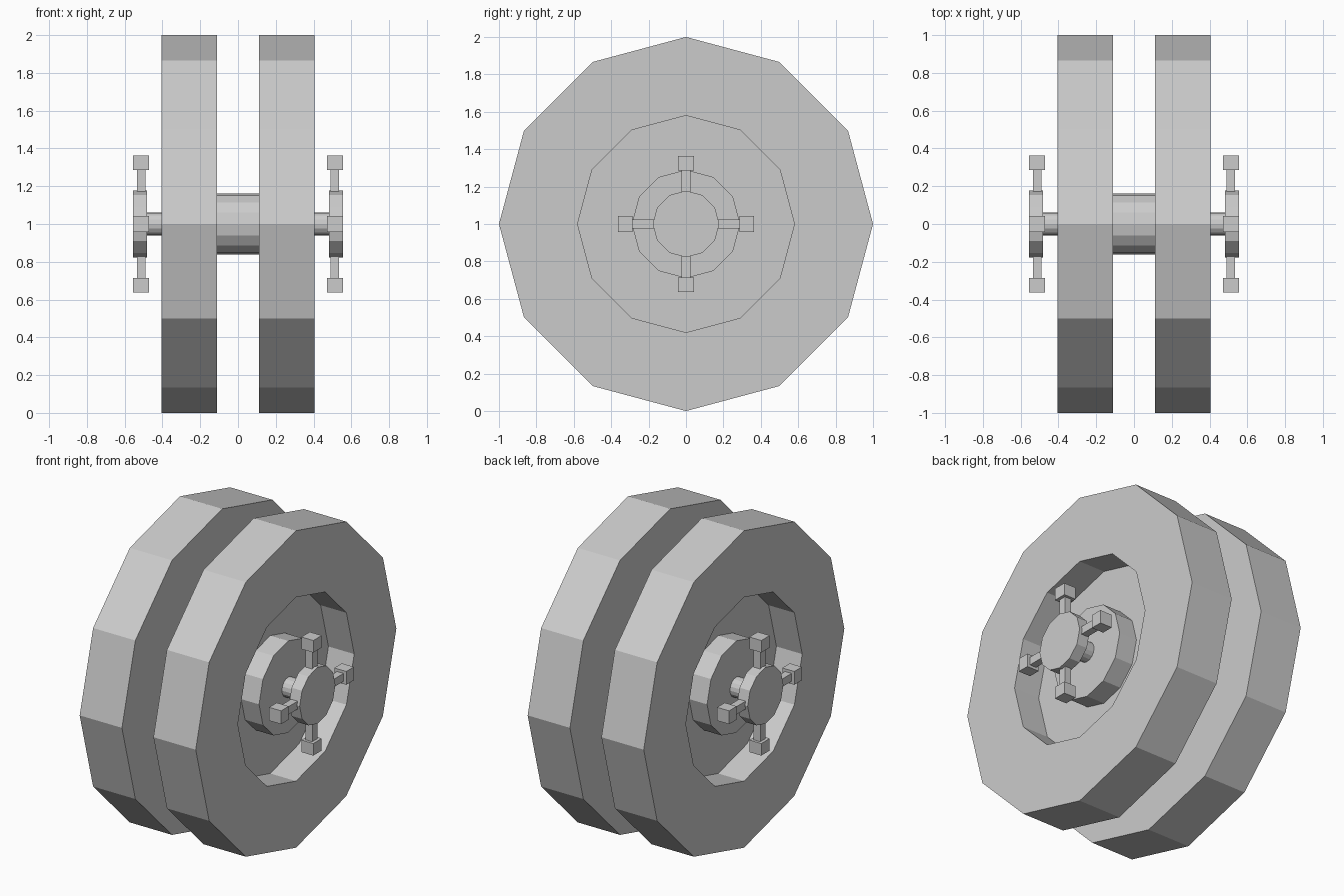
import bpy
import bmesh
from math import sin, cos, tau
from mathutils import Matrix, Vector

cube = bpy.data.objects.get("Cube")
if cube:
    bpy.data.objects.remove(cube, do_unlink=True)

CENTRE_Z = 1.0

grey = bpy.data.materials.new("plain_grey")
grey.use_nodes = True
colour = (0.6, 0.6, 0.6, 1.0)
grey.diffuse_color = colour
grey.node_tree.nodes["Principled BSDF"].inputs["Base Color"].default_value = colour


def finish(name, bm):
    """Turn a bmesh into a flat-shaded grey object on the axle line."""
    bmesh.ops.recalc_face_normals(bm, faces=bm.faces)
    mesh = bpy.data.meshes.new(name)
    bm.to_mesh(mesh)
    bm.free()
    mesh.materials.append(grey)
    obj = bpy.data.objects.new(name, mesh)
    obj.location.z = CENTRE_Z
    bpy.context.collection.objects.link(obj)
    return obj


def lathe(name, profile, sides):
    """Revolve (x, radius) points about the x axis and cap both ends."""
    bm = bmesh.new()
    rings = []
    for x, r in profile:
        angles = [tau * i / sides for i in range(sides)]
        rings.append([bm.verts.new((x, r * sin(a), r * cos(a))) for a in angles])
    for a, b in zip(rings, rings[1:]):
        for i in range(sides):
            j = (i + 1) % sides
            bm.faces.new((a[i], a[j], b[j], b[i]))
    bm.faces.new(rings[0])
    bm.faces.new(rings[-1])
    return finish(name, bm)


def drum(name, x0, x1, radius, sides):
    return lathe(name, [(x0, radius), (x1, radius)], sides)


def handle_arms(name, side):
    """Four bars with square end blocks, set crosswise."""
    bm = bmesh.new()
    # (centre height, size) of the bar and of its end block
    pieces = [(0.22, (0.046, 0.05, 0.18)), (0.325, (0.084, 0.084, 0.076))]
    for k in range(4):
        turn = Matrix.Rotation(tau * k / 4, 4, "X")
        for height, size in pieces:
            place = Matrix.Translation((side * 0.513, 0, height))
            scale = Matrix.Diagonal(Vector((*size, 1)))
            bmesh.ops.create_cube(bm, size=1, matrix=turn @ place @ scale)
    return finish(name, bm)


# Axle joining the two wheels
drum("centre_axle", -0.12, 0.12, 0.162, 16)

for label, s in (("left", 1), ("right", -1)):
    # Wheel with a round recess in its outer face
    lathe(label + "_wheel",
          [(s * 0.11, 1), (s * 0.405, 1), (s * 0.405, 0.58), (s * 0.225, 0.58)], 12)
    # Hub, stub shaft and the cross-shaped handle
    drum(label + "_hub", s * 0.225, s * 0.35, 0.29, 12)
    drum(label + "_shaft", s * 0.35, s * 0.49, 0.062, 16)
    drum(label + "_handle_disc", s * 0.482, s * 0.555, 0.178, 12)
    handle_arms(label + "_handle_arms", s)
